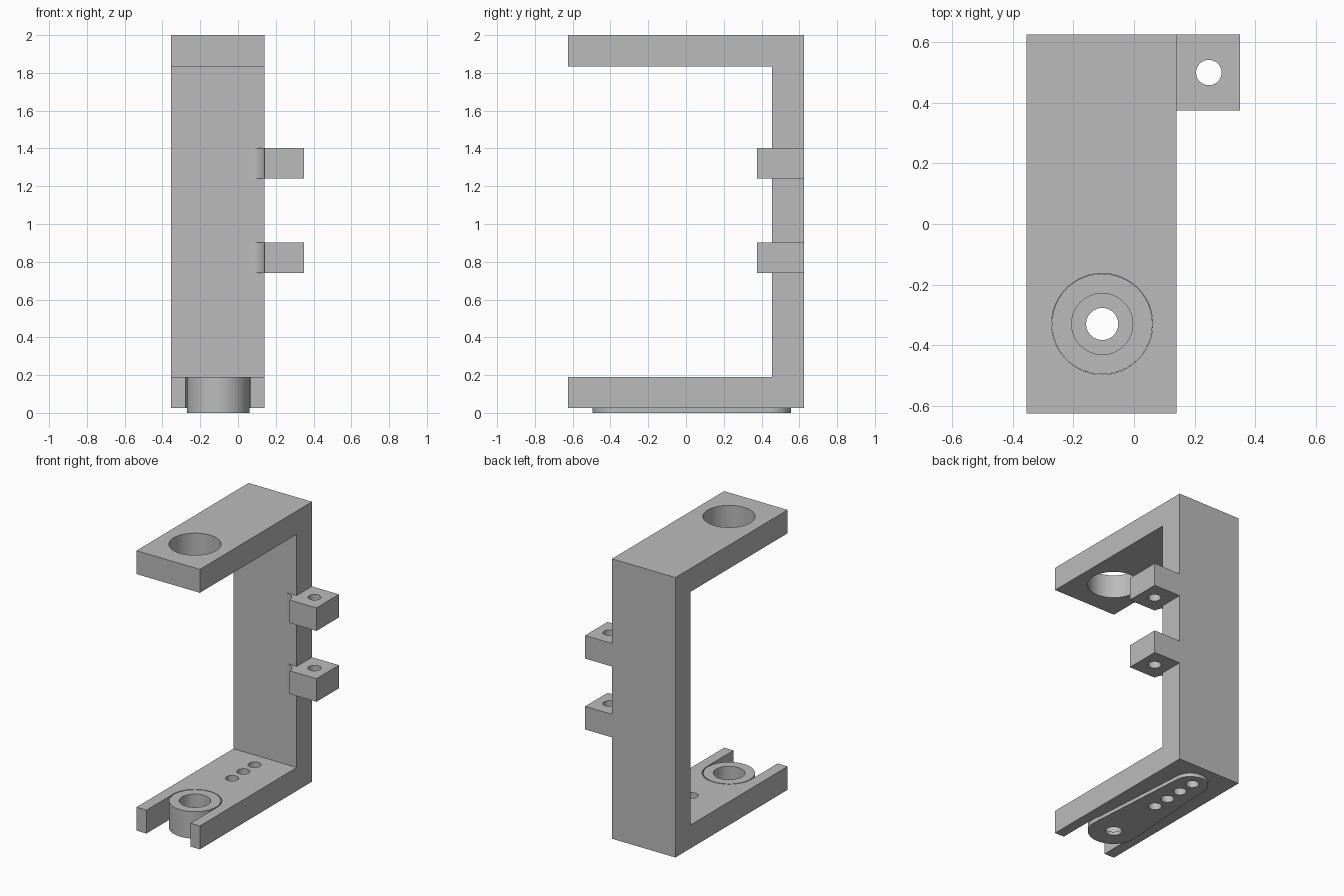
import bpy
import bmesh
from math import sin, cos, pi, asin, radians

cube = bpy.data.objects.get("Cube")
if cube:
    bpy.data.objects.remove(cube, do_unlink=True)

grey = bpy.data.materials.new("plain_grey")
grey.use_nodes = True
colour = (0.5, 0.5, 0.5, 1)
grey.diffuse_color = colour
grey.node_tree.nodes["Principled BSDF"].inputs["Base Color"].default_value = colour

AXIS = (-0.105, -0.33)          # pivot axis shared by both arms
LEFT, RIGHT, FRONT, BACK = 0.14, -0.355, -0.625, 0.625
BASE, ARM, WALL = 0.025, 0.165, 0.455


def prism(name, points, low, high, axis="z"):
    """Extrude a closed outline along z (xy points) or x (yz points)."""
    bm = bmesh.new()
    place = (lambda p: (p[0], p[1], low)) if axis == "z" else (lambda p: (low, p[0], p[1]))
    face = bm.faces.new([bm.verts.new(place(p)) for p in points])
    made = bmesh.ops.extrude_face_region(bm, geom=[face])
    step = (0, 0, high - low) if axis == "z" else (high - low, 0, 0)
    verts = [v for v in made["geom"] if isinstance(v, bmesh.types.BMVert)]
    bmesh.ops.translate(bm, verts=verts, vec=step)
    bmesh.ops.recalc_face_normals(bm, faces=bm.faces)
    mesh = bpy.data.meshes.new(name)
    bm.to_mesh(mesh)
    bm.free()
    obj = bpy.data.objects.new(name, mesh)
    bpy.context.collection.objects.link(obj)
    mesh.materials.append(grey)
    return obj


def arc(centre, radius, start, end, steps=32):
    return [(centre[0] + radius * cos(start + (end - start) * i / steps),
             centre[1] + radius * sin(start + (end - start) * i / steps))
            for i in range(steps + 1)]


def rod(name, centre, radius, low, high):
    return prism(name, arc(centre, radius, 0, 2 * pi, 48)[:-1], low, high)


def activate(obj):
    bpy.ops.object.select_all(action="DESELECT")
    obj.select_set(True)
    bpy.context.view_layer.objects.active = obj


def cut(obj, cutter):
    cutter.hide_render = True
    mod = obj.modifiers.new("cut", "BOOLEAN")
    mod.operation, mod.solver, mod.object = "DIFFERENCE", "EXACT", cutter
    activate(obj)
    bpy.ops.object.modifier_apply(modifier=mod.name)
    bpy.data.objects.remove(cutter, do_unlink=True)


# C-shaped bracket frame
frame = prism("bracket_frame", [
    (FRONT, BASE), (BACK, BASE), (BACK, 2), (FRONT, 2), (FRONT, 2 - ARM),
    (WALL, 2 - ARM), (WALL, BASE + ARM), (FRONT, BASE + ARM)], RIGHT, LEFT, "x")
cut(frame, rod("top_hole_cutter", AXIS, 0.167, 1.7, 2.1))

# Open slot around the boss in the lower arm
SLOT = 0.172
outline = arc(AXIS, SLOT, 0, pi) + [(AXIS[0] - SLOT, -0.8), (AXIS[0] + SLOT, -0.8)]
cut(frame, prism("slot_cutter", outline, -0.1, 0.3))

# Tapered horn plate under the lower arm
BIG, SMALL, END = 0.166, 0.115, (AXIS[0], 0.44)
lean = asin((BIG - SMALL) / (END[1] - AXIS[1]))
plate = prism("horn_plate", arc(END, SMALL, lean, pi - lean)
              + arc(AXIS, BIG, pi - lean, 2 * pi + lean), 0, BASE)
cut(plate, rod("pivot_cutter", AXIS, 0.053, -0.1, 0.3))

# Row of screw holes through plate and lower arm, the last one blind
for i in range(4):
    spot = (AXIS[0], 0.085 + 0.125 * i)
    cut(plate, rod("screw_cutter", spot, 0.042, -0.1, 0.3))
    cut(frame, rod("screw_cutter", spot, 0.042, -0.1, 0.3 if i < 3 else 0.15))

# Hollow boss standing on the plate
boss = rod("horn_boss", AXIS, BIG, BASE, BASE + ARM)
cut(boss, rod("bore_cutter", AXIS, 0.101, -0.1, 0.3))

# Side tabs with a hole and a hollow fillet into the back wall
parts = [frame, plate, boss]
for name, low in (("lower_tab", 0.74), ("upper_tab", 1.24)):
    tab = prism(name, [(LEFT, 0.375), (0.35, 0.375), (0.35, BACK), (LEFT, BACK)],
                low, low + 0.163)
    cut(tab, rod("tab_cutter", (0.247, 0.5), 0.042, low - 0.1, low + 0.3))
    fillet = prism(name + "_fillet", arc((0.06, 0.375), 0.08, pi / 2, 0, 12)
                   + [(LEFT, WALL)], low, low + 0.163)
    parts += [tab, fillet]

for part in parts:
    activate(part)
    bpy.ops.object.shade_smooth_by_angle(angle=radians(30))
